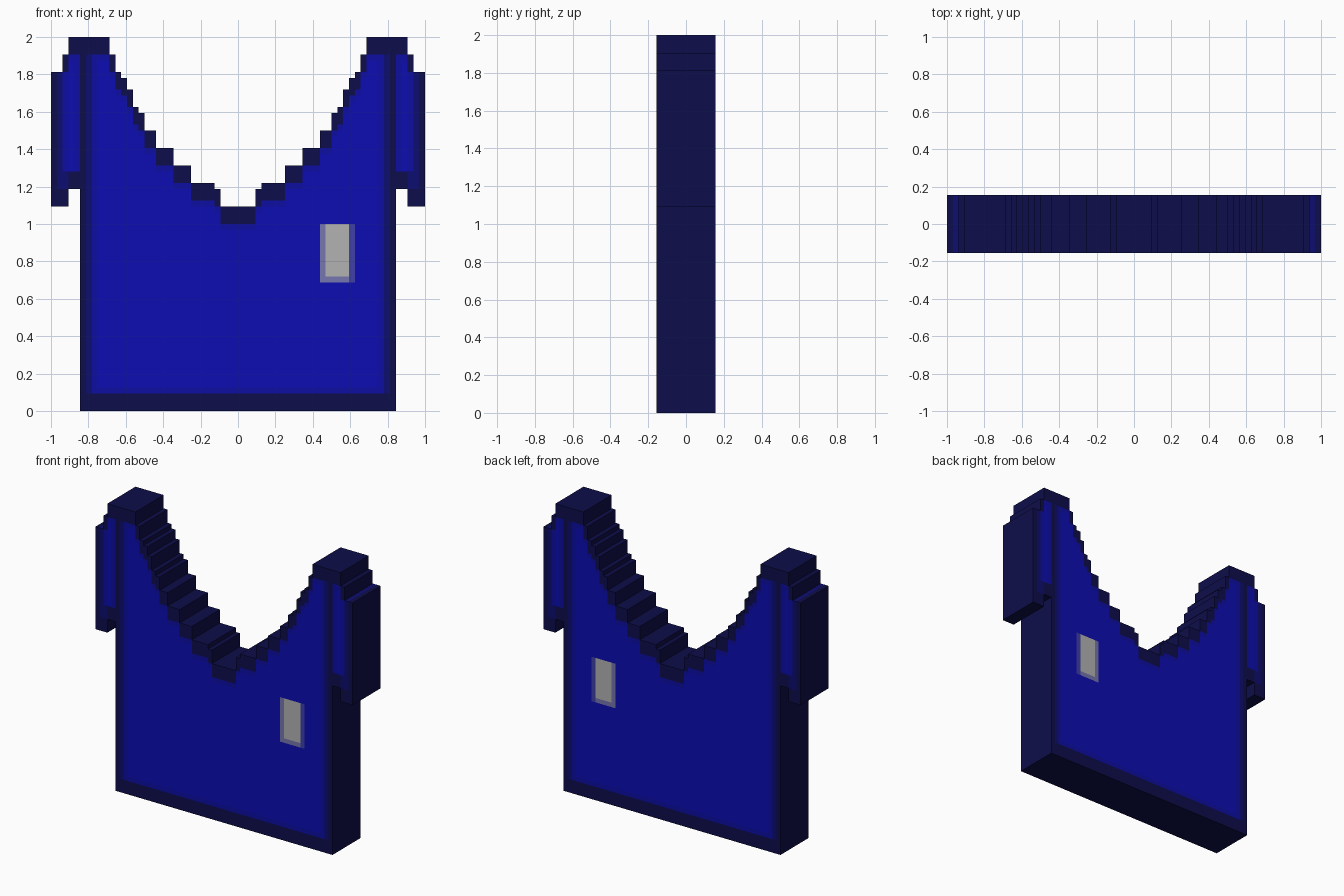
import bpy, bmesh

if "Cube" in bpy.data.objects:
    bpy.data.objects.remove(bpy.data.objects["Cube"])

U = 2 / 64          # size of one pixel block
H = 5 * U           # half thickness

def material(name, rgb):
    m = bpy.data.materials.new(name)
    m.diffuse_color = (*rgb, 1)
    m.use_nodes = True
    m.node_tree.nodes["Principled BSDF"].inputs["Base Color"].default_value = m.diffuse_color
    return m

MATS = [
    material("navy_trim", (0.004, 0.004, 0.07)),
    material("trim_blend", (0.004, 0.004, 0.16)),
    material("soft_blue", (0.004, 0.004, 0.36)),
    material("cloth_blue", (0.004, 0.004, 0.45)),
    material("pocket_grey", (0.45, 0.45, 0.45)),
    material("pocket_edge", (0.18, 0.18, 0.43)),
    material("pocket_shadow", (0.05, 0.05, 0.40)),
]
TRIM, BLEND, SOFT, BLUE, GREY, EDGE, SHADOW = range(7)

# Stepped top outline of the left half: (first column, height)
STEPS = [(0, 58), (2, 61), (3, 64), (10, 61), (11, 58), (12, 57), (13, 55),
         (14, 52), (15, 51), (16, 48), (18, 45), (21, 42), (24, 39),
         (28, 38), (29, 35)]

def top(c):
    return [h for start, h in STEPS if start <= c][-1]

def bottom(c):
    return 35 if c < 3 else 38 if c < 5 else 0

def shade(c, k):
    """Colour of a block in the mirrored half: dark rim fading into blue."""
    depth = top(c) - 1 - k
    if c < 5:
        low = k - bottom(c)
        if c == 0 or low < 3 or (c >= 2 and depth < 3):
            return TRIM
        if c == 1 or k < 41:
            return BLEND
        return BLUE if c == 3 and depth > 3 else SOFT
    if c == 5 or k < 3 or depth < 3:
        return TRIM
    if c == 6:
        return BLEND
    return SOFT if c == 7 or k == 3 or depth == 3 else BLUE

def pocket_shade(i, k):
    if i == 51:
        return SHADOW
    return EDGE if i == 46 or k == 22 else GREY

# Lay out the whole garment on the block grid
cells = {}
for i in range(64):
    c = min(i, 63 - i)
    for k in range(bottom(c), top(c)):
        cells[i, k] = shade(c, k)
pocket = {(i, k): pocket_shade(i, k) for i in range(46, 52) for k in range(22, 32)}
cells.update(pocket)

def build(name, keys):
    """Slab with merged front/back rectangles and walls on the outer outline."""
    bm = bmesh.new()

    def quad(pts, mat):
        f = bm.faces.new([bm.verts.new(((x - 32) * U, y, z * U)) for x, y, z in pts])
        f.material_index = mat

    left = set(keys)
    for i, k in sorted(keys):
        if (i, k) not in left:
            continue
        s = cells[i, k]
        fits = lambda a, b: (a, b) in left and cells[a, b] == s
        k1, i1 = k + 1, i + 1
        while fits(i, k1):
            k1 += 1
        while all(fits(i1, b) for b in range(k, k1)):
            i1 += 1
        left -= {(a, b) for a in range(i, i1) for b in range(k, k1)}
        ring = [(i, k), (i1, k), (i1, k1), (i, k1)]
        quad([(x, -H, z) for x, z in ring], s)
        quad([(x, H, z) for x, z in reversed(ring)], s)

    for i, k in keys:
        ring = [(i, k), (i + 1, k), (i + 1, k + 1), (i, k + 1)]
        for n, (dx, dz) in enumerate([(0, -1), (1, 0), (0, 1), (-1, 0)]):
            if (i + dx, k + dz) not in cells:
                (ax, az), (bx, bz) = ring[n], ring[(n + 1) % 4]
                quad([(bx, -H, bz), (ax, -H, az), (ax, H, az), (bx, H, bz)],
                     cells[i, k])

    bmesh.ops.remove_doubles(bm, verts=bm.verts, dist=1e-5)
    me = bpy.data.meshes.new(name)
    bm.to_mesh(me)
    bm.free()
    for m in MATS:
        me.materials.append(m)
    bpy.context.collection.objects.link(bpy.data.objects.new(name, me))

# Parts
build("left_sleeve", [p for p in cells if p[0] < 5])
build("right_sleeve", [p for p in cells if p[0] > 58])
build("shirt_body", [p for p in cells if 5 <= p[0] <= 58 and p not in pocket])
build("chest_pocket", list(pocket))
